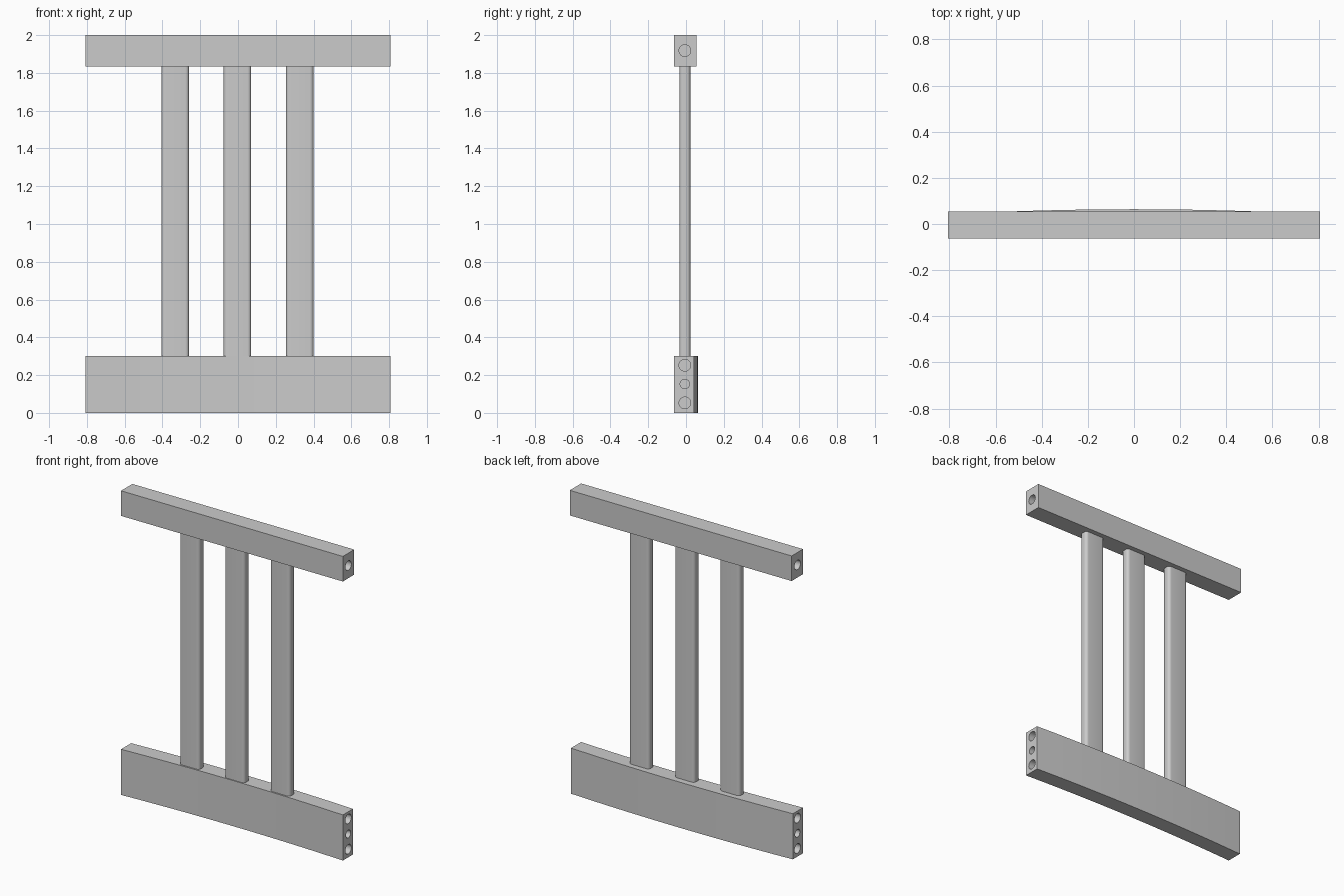
import bpy, bmesh
from mathutils import Matrix, Vector

if "Cube" in bpy.data.objects:
    bpy.data.objects.remove(bpy.data.objects["Cube"], do_unlink=True)

grey = bpy.data.materials.new("plain_grey")
grey.use_nodes = True
colour = (0.6, 0.6, 0.6, 1)
grey.diffuse_color = colour
grey.node_tree.nodes["Principled BSDF"].inputs["Base Color"].default_value = colour

HALF = 0.807          # half length of the rails
HOLE_Y = -0.006


def add_object(name, bm):
    bmesh.ops.recalc_face_normals(bm, faces=bm.faces)
    mesh = bpy.data.meshes.new(name)
    bm.to_mesh(mesh)
    bm.free()
    obj = bpy.data.objects.new(name, mesh)
    mesh.materials.append(grey)
    bpy.context.collection.objects.link(obj)
    return obj


def select(obj):
    bpy.ops.object.select_all(action='DESELECT')
    obj.select_set(True)
    bpy.context.view_layer.objects.active = obj


def smooth(obj):
    select(obj)
    bpy.ops.object.shade_smooth_by_angle(angle=0.6)


def prism(outline, z0, z1):
    """Extrude a plan outline upwards."""
    bm = bmesh.new()
    face = bm.faces.new([bm.verts.new((x, y, z0)) for x, y in outline])
    new = bmesh.ops.extrude_face_region(bm, geom=[face])["geom"]
    bmesh.ops.translate(bm, vec=(0, 0, z1 - z0),
                        verts=[v for v in new if isinstance(v, bmesh.types.BMVert)])
    return bm


def drill_ends(obj, holes, depth=0.15):
    """Bore dowel holes, given as (height, radius), into both ends."""
    bm = bmesh.new()
    for side in (-1, 1):
        for z, radius in holes:
            place = Matrix.Translation((side * HALF, HOLE_Y, z)) @ Matrix.Rotation(1.570796, 4, 'Y')
            bmesh.ops.create_cone(bm, cap_ends=True, segments=32, radius1=radius,
                                  radius2=radius, depth=2 * depth, matrix=place)
    cutter = add_object("dowel_cutter", bm)
    cutter.hide_render = True
    mod = obj.modifiers.new("dowel_holes", 'BOOLEAN')
    mod.operation = 'DIFFERENCE'
    mod.solver = 'EXACT'
    mod.object = cutter
    select(obj)
    bpy.ops.object.modifier_apply(modifier=mod.name)
    bpy.data.objects.remove(cutter, do_unlink=True)
    smooth(obj)


# Straight top rail
top = [(-HALF, -0.063), (HALF, -0.063), (HALF, 0.055), (-HALF, 0.055)]
top_rail = add_object("top_rail", prism(top, 1.835, 2.0))
drill_ends(top_rail, [(1.918, 0.031)])

# Bottom rail, gently bowed towards the back
STEPS = 24
xs = [HALF * (2 * i / STEPS - 1) for i in range(STEPS + 1)]
bow = [0.022 * (1 - (x / HALF) ** 2) for x in xs]
front = [(x, -0.063 + b) for x, b in zip(xs, bow)]
back = [(x, 0.042 + b) for x, b in zip(xs, bow)]
bottom_rail = add_object("bottom_rail", prism(front + back[::-1], 0, 0.3))
drill_ends(bottom_rail, [(0.252, 0.031), (0.153, 0.025), (0.053, 0.031)])

# Three upright slats with rounded long edges
for name, x in (("right_slat", -0.332), ("middle_slat", -0.003), ("left_slat", 0.327)):
    w, y0, y1 = 0.073, -0.035, 0.023
    bm = prism([(x - w, y0), (x + w, y0), (x + w, y1), (x - w, y1)], 0.295, 1.84)
    uprights = [e for e in bm.edges
                if abs((e.verts[0].co - e.verts[1].co).normalized().dot(Vector((0, 0, 1)))) > 0.9]
    bmesh.ops.bevel(bm, geom=uprights, offset=0.02, segments=6, profile=0.5, affect='EDGES')
    smooth(add_object(name, bm))
